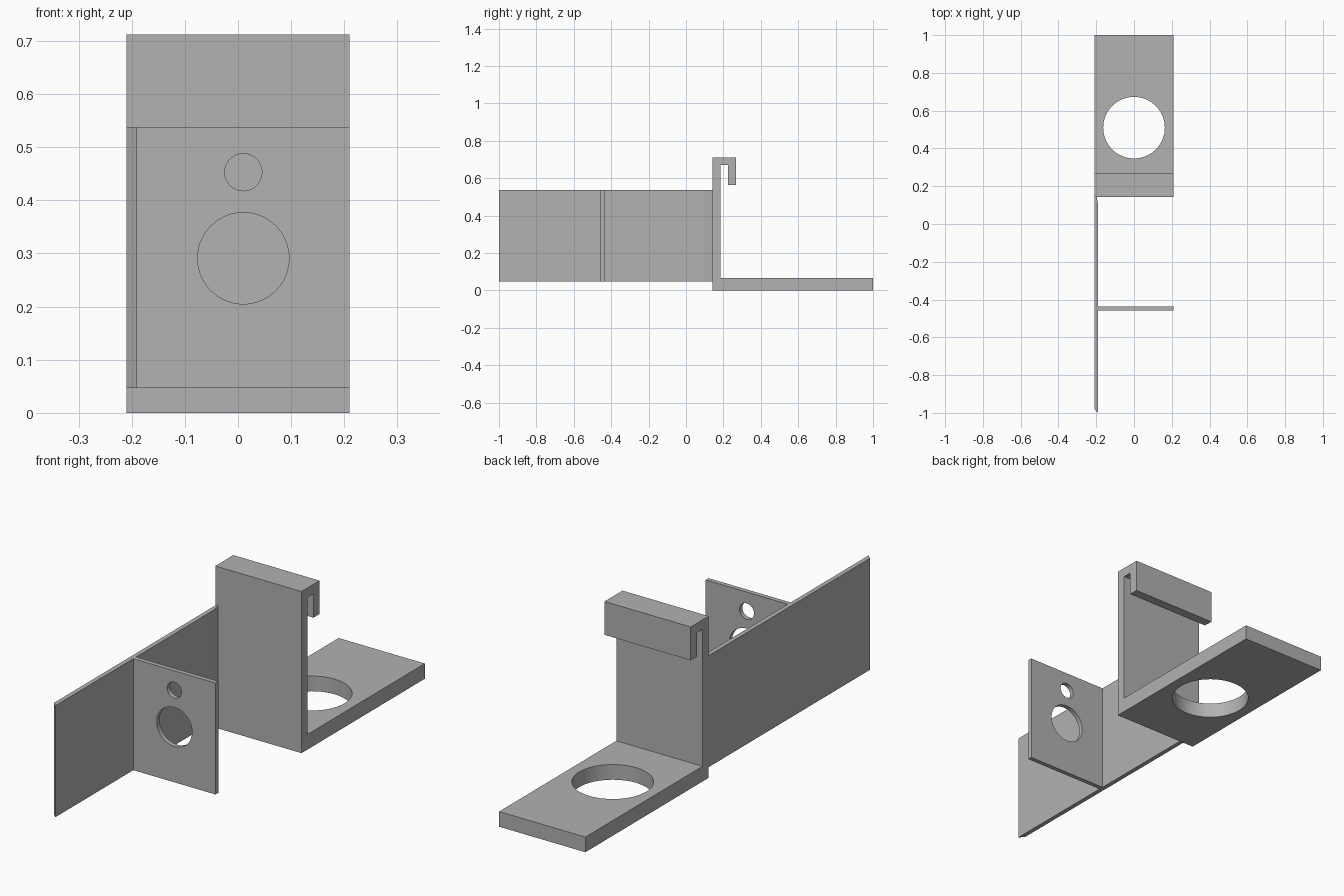
import bpy, bmesh, math
from mathutils import Vector

if "Cube" in bpy.data.objects:
    bpy.data.objects.remove(bpy.data.objects["Cube"], do_unlink=True)

grey = bpy.data.materials.new("plain_grey")
grey.use_nodes = True
grey.diffuse_color = (0.445, 0.445, 0.445, 1)
grey.node_tree.nodes["Principled BSDF"].inputs["Base Color"].default_value = grey.diffuse_color


def prism(name, points, extrusion):
    """Extrude a flat outline of 3D points along a vector."""
    bm = bmesh.new()
    face = bm.faces.new([bm.verts.new(p) for p in points])
    ext = bmesh.ops.extrude_face_region(bm, geom=[face])
    moved = [v for v in ext["geom"] if isinstance(v, bmesh.types.BMVert)]
    bmesh.ops.translate(bm, verts=moved, vec=Vector(extrusion))
    bmesh.ops.recalc_face_normals(bm, faces=bm.faces)
    mesh = bpy.data.meshes.new(name)
    bm.to_mesh(mesh)
    bm.free()
    mesh.materials.append(grey)
    obj = bpy.data.objects.new(name, mesh)
    bpy.context.collection.objects.link(obj)
    return obj


def drill(obj, centre, radius, rotation=(0, 0, 0)):
    """Cut a round through hole, then discard the cutter."""
    bpy.ops.mesh.primitive_cylinder_add(vertices=64, radius=radius, depth=0.2,
                                        location=centre, rotation=rotation)
    cutter = bpy.context.object
    cutter.hide_render = True
    cutter.data.materials.append(grey)
    mod = obj.modifiers.new("hole", "BOOLEAN")
    mod.operation = "DIFFERENCE"
    mod.solver = "EXACT"
    mod.object = cutter
    bpy.ops.object.select_all(action="DESELECT")
    obj.select_set(True)
    bpy.context.view_layer.objects.active = obj
    bpy.ops.object.modifier_apply(modifier=mod.name)
    bpy.data.objects.remove(cutter, do_unlink=True)
    bpy.ops.object.shade_smooth_by_angle(angle=math.radians(30))


half = 0.21
low, high = 0.047, 0.538

# Bracket: foot, upright and folded hook in one side profile
profile = [(0.142, 0), (1, 0), (1, 0.067), (0.185, 0.067), (0.185, 0.67),
           (0.225, 0.67), (0.225, 0.565), (0.267, 0.565), (0.267, 0.712), (0.142, 0.712)]
bracket = prism("hook_bracket", [(-half, y, z) for y, z in profile], (2 * half, 0, 0))
drill(bracket, (0, 0.51, 0.03), 0.163)

# Long thin side wall with slanted ends
outline = [(-half, -0.98), (-0.19, -1), (-0.19, 0.1), (-0.197, 0.142), (-half, 0.142)]
prism("side_wall", [(x, y, low) for x, y in outline], (0, 0, high - low))

# Cross plate with two round holes
plate = prism("cross_plate", [(-0.19, -0.457, low), (half, -0.457, low),
                              (half, -0.437, low), (-0.19, -0.437, low)], (0, 0, high - low))
for z, radius in ((0.453, 0.035), (0.291, 0.086)):
    drill(plate, (0.01, -0.447, z), radius, (math.pi / 2, 0, 0))
